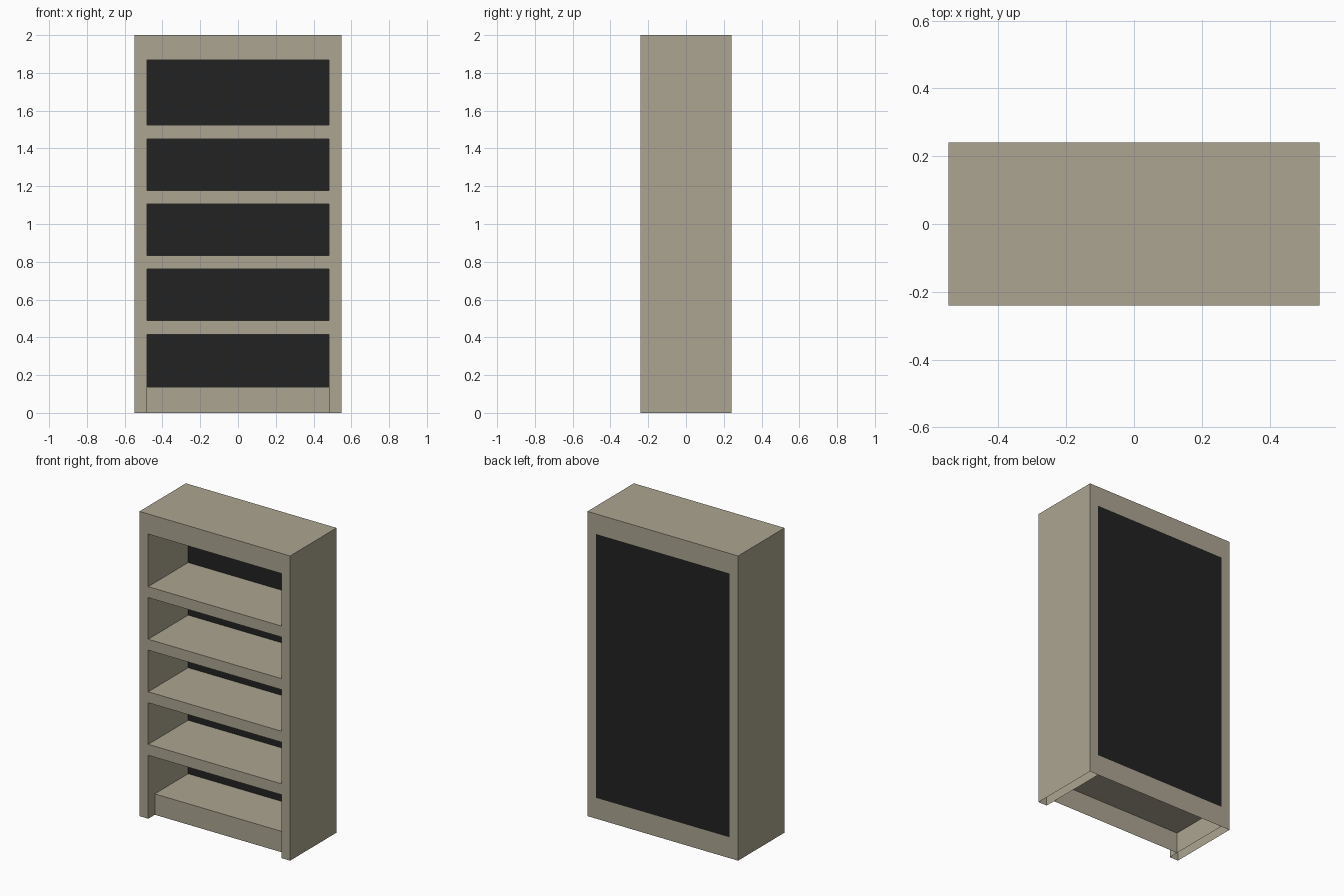
import bpy
import bmesh

if "Cube" in bpy.data.objects:
    bpy.data.objects.remove(bpy.data.objects["Cube"])

W, D, H = 0.547, 0.241, 2.0      # half width, half depth, height
IX, IY = 0.483, 0.173            # inner half width, inner half depth
OPENINGS = [(0.137, 0.416), (0.488, 0.761), (0.833, 1.106), (1.178, 1.451), (1.523, 1.868)]
BASE, HEAD = OPENINGS[0][0], OPENINGS[-1][1]


def material(name, rgb):
    m = bpy.data.materials.new(name)
    m.diffuse_color = (*rgb, 1.0)
    m.use_nodes = True
    m.node_tree.nodes["Principled BSDF"].inputs["Base Color"].default_value = m.diffuse_color
    return m


def finish(bm, name, mat):
    bmesh.ops.remove_doubles(bm, verts=bm.verts, dist=1e-5)
    me = bpy.data.meshes.new(name)
    bm.to_mesh(me)
    bm.free()
    me.materials.append(mat)
    ob = bpy.data.objects.new(name, me)
    bpy.context.collection.objects.link(ob)
    return ob


def grid(bm, axis, at, us, vs, sign, skip=()):
    """Flat grid of quads across one axis, facing sign; skip lists (column, row) holes."""
    natural = -1 if axis == 1 else 1
    for i in range(len(us) - 1):
        for j in range(len(vs) - 1):
            if (i, j) in skip:
                continue
            quad = [(us[i], vs[j]), (us[i + 1], vs[j]), (us[i + 1], vs[j + 1]), (us[i], vs[j + 1])]
            pts = []
            for u, v in quad:
                p = [u, v]
                p.insert(axis, at)
                pts.append(p)
            if sign != natural:
                pts.reverse()
            bm.faces.new([bm.verts.new(p) for p in pts])


wood = material("beige paint", (0.413, 0.376, 0.283))
black = material("black", (0.016, 0.016, 0.016))

xs = [-W, -IX, IX, W]
zs = [0.0] + [z for o in OPENINGS for z in o] + [H]
bm = bmesh.new()

# front face: stiles and shelf edges, open at the shelves and the recessed plinth
holes = [(1, 0)] + [(1, 2 * k + 1) for k in range(len(OPENINGS))]
grid(bm, 1, -D, xs, zs, -1, holes)

# back frame around the back panel
grid(bm, 1, D, xs, [0, BASE, HEAD, H], 1, [(1, 1)])

# outer sides and top, the underside stays open
for s in (-1, 1):
    grid(bm, 0, s * W, [-D, D], [0, H], s)
grid(bm, 2, H, [-W, W], [-D, D], 1)

# walls, floor and ceiling of each compartment
for k, (lo, hi) in enumerate(OPENINGS):
    for s in (-1, 1):
        if k == 0:
            grid(bm, 0, s * IX, [-D, -IY, IY, D], [0, lo, hi], -s, [(2, 1)])
        else:
            grid(bm, 0, s * IX, [-D, IY], [lo, hi], -s)
    if k == 0:
        grid(bm, 2, lo, [-IX, IX], [-IY, D], 1)
    else:
        grid(bm, 2, lo, [-IX, IX], [-D, IY], 1)
    grid(bm, 2, hi, [-IX, IX], [-D, IY], -1)

# recessed plinth board
grid(bm, 1, -IY, [-IX, IX], [0, BASE], -1)
finish(bm, "bookcase_carcass", wood)

# black back panel filling the rear frame
bm = bmesh.new()
grid(bm, 1, IY, [-IX, IX], [BASE, HEAD], -1)
grid(bm, 1, D, [-IX, IX], [BASE, HEAD], 1)
for s, z in ((-1, BASE), (1, HEAD)):
    grid(bm, 2, z + s * -0.001, [-IX, IX], [IY, D], s)
finish(bm, "back_panel", black)
